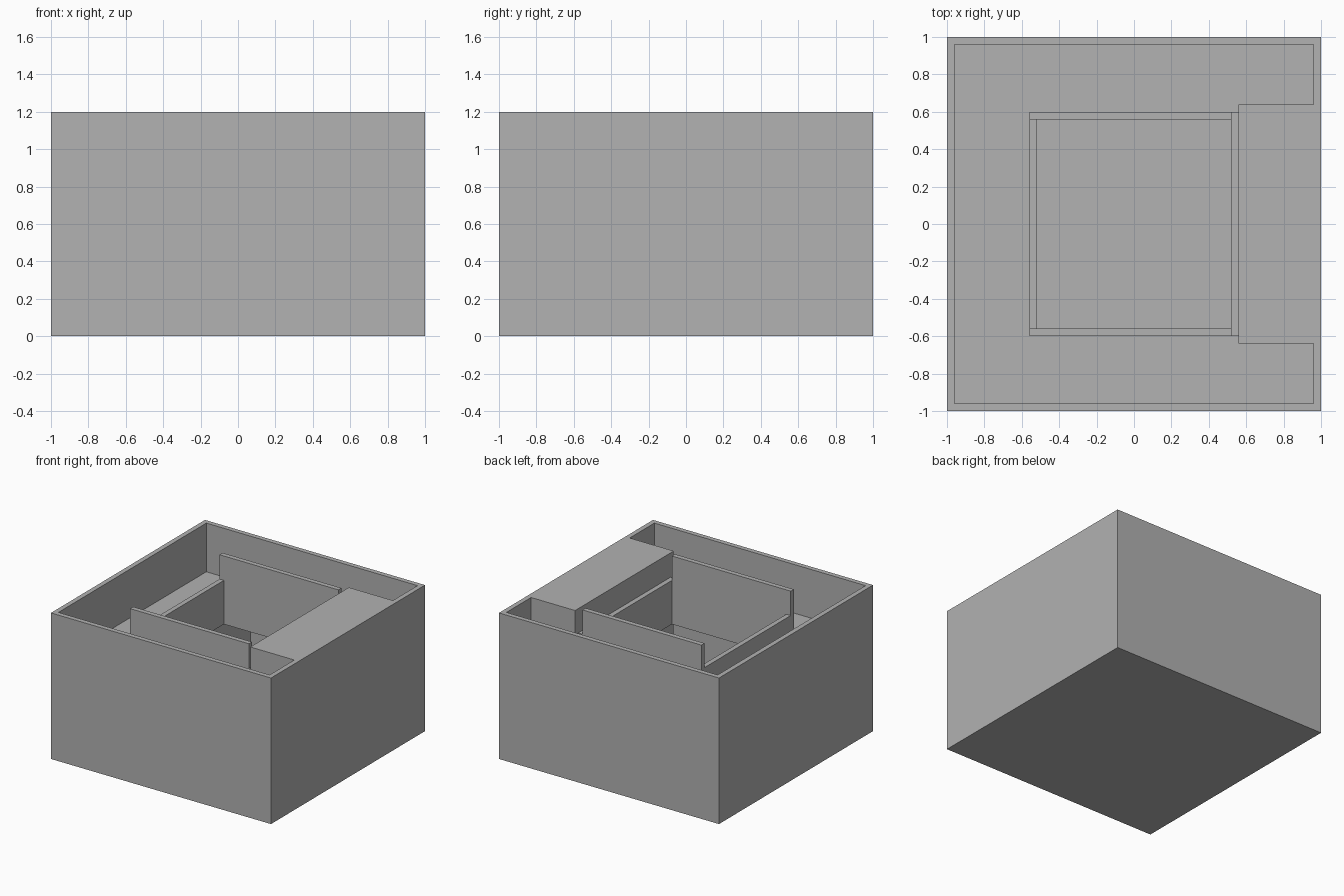
import bpy
import bmesh

if "Cube" in bpy.data.objects:
    bpy.data.objects.remove(bpy.data.objects["Cube"], do_unlink=True)

# One plain grey for everything
grey = bpy.data.materials.new("plain_grey")
grey.use_nodes = True
colour = (0.445, 0.445, 0.445, 1)
grey.diffuse_color = colour
grey.node_tree.nodes["Principled BSDF"].inputs["Base Color"].default_value = colour


def prism(name, outline, z0, z1):
    """Extrude a flat outline (counter-clockwise) from z0 up to z1."""
    bm = bmesh.new()
    base = bm.faces.new([bm.verts.new((x, y, z0)) for x, y in outline])
    top = bmesh.ops.extrude_face_region(bm, geom=[base])["geom"]
    moved = [v for v in top if isinstance(v, bmesh.types.BMVert)]
    bmesh.ops.translate(bm, vec=(0, 0, z1 - z0), verts=moved)
    bmesh.ops.recalc_face_normals(bm, faces=bm.faces)
    mesh = bpy.data.meshes.new(name)
    bm.to_mesh(mesh)
    bm.free()
    mesh.materials.append(grey)
    obj = bpy.data.objects.new(name, mesh)
    bpy.context.collection.objects.link(obj)
    return obj


def box(name, x0, x1, y0, y1, z0, z1):
    return prism(name, [(x0, y0), (x1, y0), (x1, y1), (x0, y1)], z0, z1)


def cut(obj, cutter):
    """Subtract the cutter, then discard it."""
    cutter.hide_render = True
    mod = obj.modifiers.new("cut", "BOOLEAN")
    mod.operation = "DIFFERENCE"
    mod.solver = "EXACT"
    mod.object = cutter
    bpy.context.view_layer.objects.active = obj
    bpy.ops.object.modifier_apply(modifier=mod.name)
    bpy.data.objects.remove(cutter, do_unlink=True)


WALL = 0.04
TOP = 1.2
DECK = 0.8
DECK_UNDER = 0.64
LOW = 1.0

# Cavity outline, stepping around the solid side block
half = [(0.56, 0.64), (0.96, 0.64), (0.96, 0.96), (-0.96, 0.96)]
cavity = half + [(x, -y) for x, y in reversed(half)]

# Outer case with the side block left standing
case = box("outer_case", -1, 1, -1, 1, 0, TOP)
cut(case, prism("case_cutter", cavity, WALL, TOP + 0.1))

# Raised deck with a rectangular well through it
deck = prism("deck", cavity, DECK_UNDER, DECK)
cut(deck, box("well_cutter", -0.52, 0.52, -0.56, 0.56, 0.5, 1))

# Tall walls in front of and behind the well
box("front_well_wall", -0.56, 0.52, -0.6, -0.56, DECK, TOP)
box("back_well_wall", -0.56, 0.52, 0.56, 0.6, DECK, TOP)

# Low walls on the two sides of the well
box("outer_low_wall", -0.56, -0.52, -0.56, 0.56, DECK, LOW)
box("block_low_wall", 0.52, 0.56, -0.6, 0.6, DECK, LOW)

# Partition below the deck
box("lower_partition", -0.6, -0.56, -0.96, 0.96, WALL, DECK_UNDER)
